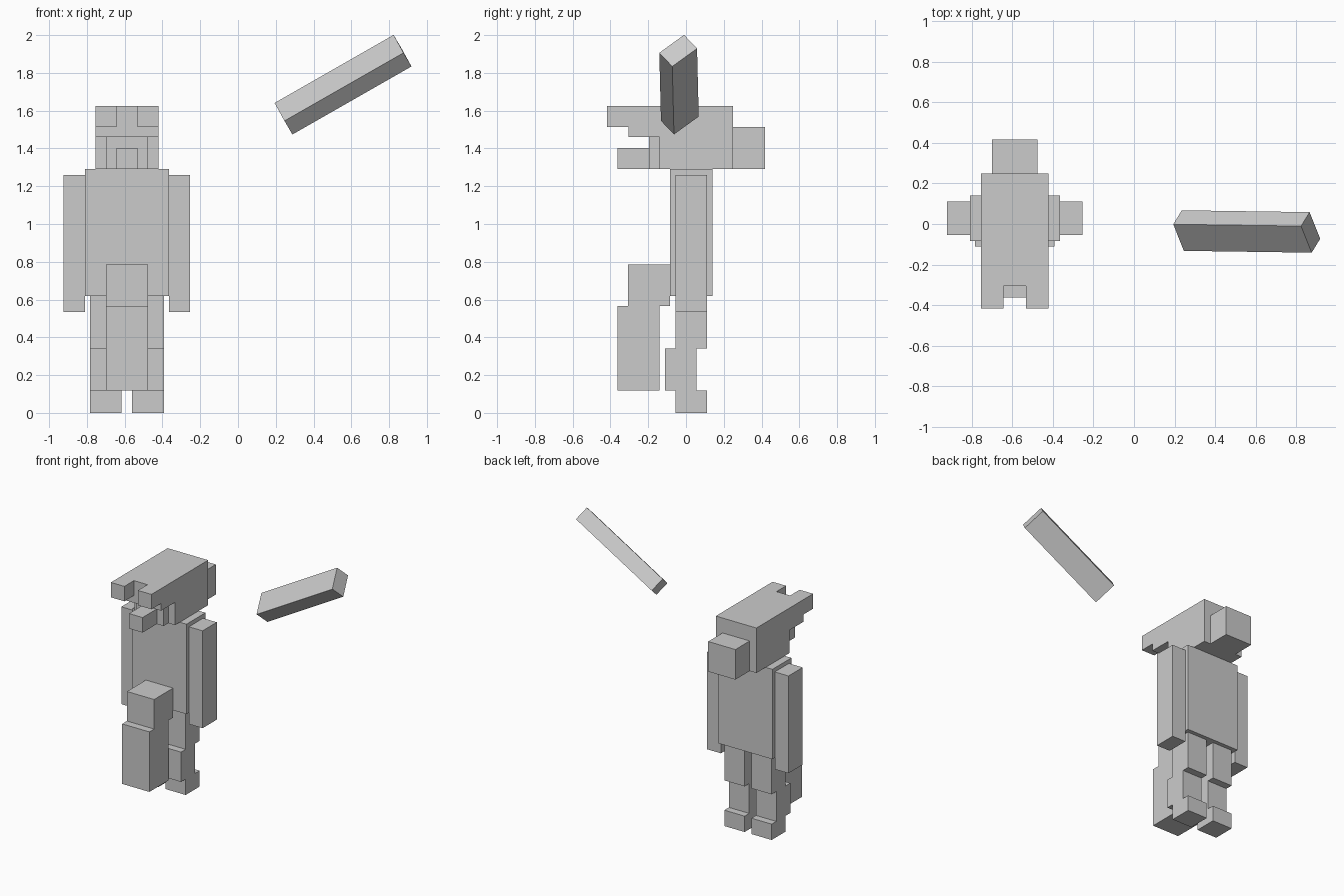
import bpy, bmesh
from mathutils import Matrix, Vector

if "Cube" in bpy.data.objects:
    bpy.data.objects.remove(bpy.data.objects["Cube"])

grey = bpy.data.materials.new("plain grey")
grey.diffuse_color = (0.6, 0.6, 0.6, 1)
grey.use_nodes = True
grey.node_tree.nodes["Principled BSDF"].inputs["Base Color"].default_value = grey.diffuse_color
CX = -0.588  # centre line of the figure


def finish(name, bm):
    bmesh.ops.recalc_face_normals(bm, faces=bm.faces)
    me = bpy.data.meshes.new(name)
    bm.to_mesh(me)
    bm.free()
    me.materials.append(grey)
    ob = bpy.data.objects.new(name, me)
    bpy.context.collection.objects.link(ob)
    return ob


def side_profile(name, x0, x1, pts):
    """Extrude a (y, z) outline from x0 to x1."""
    bm = bmesh.new()
    face = bm.faces.new([bm.verts.new((x0, y, z)) for y, z in pts])
    ext = bmesh.ops.extrude_face_region(bm, geom=[face])
    verts = [v for v in ext["geom"] if isinstance(v, bmesh.types.BMVert)]
    bmesh.ops.translate(bm, verts=verts, vec=(x1 - x0, 0, 0))
    return finish(name, bm)


def block(name, x0, x1, y0, y1, z0, z1):
    return side_profile(name, x0, x1, [(y0, z0), (y1, z0), (y1, z1), (y0, z1)])


# torso
block("torso", CX - 0.222, CX + 0.222, -0.084, 0.14, 0.62, 1.29)

# head with overhanging brow, plus face, snout and back bun
side_profile("head", CX - 0.167, CX + 0.167,
             [(-0.14, 1.29), (0.25, 1.29), (0.25, 1.625), (-0.305, 1.625),
              (-0.305, 1.46), (-0.14, 1.46)])
block("face", CX - 0.112, CX + 0.112, -0.196, -0.14, 1.29, 1.46)
block("snout", CX - 0.056, CX + 0.056, -0.363, -0.196, 1.29, 1.402)
block("back_bun", CX - 0.112, CX + 0.112, 0.25, 0.418, 1.29, 1.514)

# paired parts, mirrored about the centre line
leg_outline = [(-0.055, 0), (0.11, 0), (0.11, 0.118), (0.056, 0.118),
               (0.056, 0.34), (0.11, 0.34), (0.11, 0.62), (-0.055, 0.62),
               (-0.055, 0.34), (-0.11, 0.34), (-0.11, 0.118), (-0.055, 0.118)]
for side, s in (("right", -1), ("left", 1)):
    a, b = sorted((CX + s * 0.222, CX + s * 0.335))
    block(side + "_arm", a, b, -0.055, 0.112, 0.535, 1.26)
    a, b = sorted((CX + s * 0.028, CX + s * 0.195))
    side_profile(side + "_leg", a, b, leg_outline)
    a, b = sorted((CX + s * 0.056, CX + s * 0.167))
    block(side + "_brow_tip", a, b, -0.418, -0.305, 1.514, 1.625)

# stepped block hanging in front of the legs
side_profile("front_hanging_block", CX - 0.112, CX + 0.112,
             [(-0.363, 0.118), (-0.14, 0.118), (-0.14, 0.565), (-0.084, 0.565),
              (-0.084, 0.785), (-0.307, 0.785), (-0.307, 0.565), (-0.363, 0.565)])

# loose tilted bar
ax = Vector((0.63, -0.009, 0.36)).normalized()
ay = Vector((0.055, -0.133, -0.095))
ay = (ay - ax * ay.dot(ax)).normalized()
az = ax.cross(ay)
rot = Matrix((ax, ay, az)).transposed().to_4x4()
bm = bmesh.new()
bmesh.ops.create_cube(bm, size=1, matrix=Matrix.Translation((0.556, -0.037, 1.7375))
                      @ rot @ Matrix.Diagonal((0.726, 0.17, 0.108, 1)))
finish("tilted_bar", bm)
